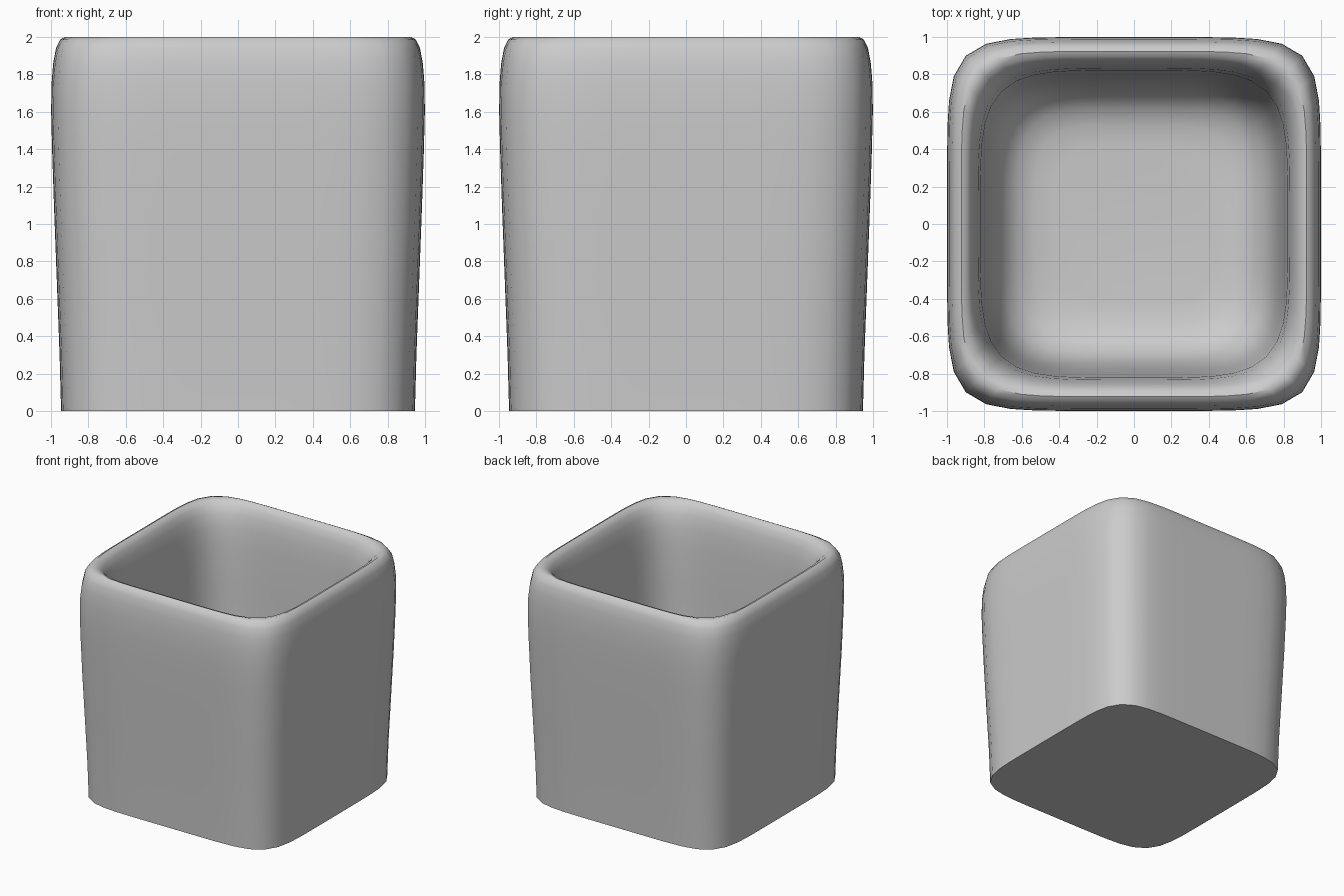
import bpy, bmesh, math

if "Cube" in bpy.data.objects:
    bpy.data.objects.remove(bpy.data.objects["Cube"])

SIDES = 64
# half width, height, squareness of the rounded-square ring
PROFILE = [
    (0.945, 0.00, 6.4), (0.953, 0.30, 6.4), (0.968, 0.70, 6.5), (0.983, 1.10, 6.6),
    (0.993, 1.40, 6.6), (0.998, 1.60, 6.6), (0.996, 1.75, 6.6), (0.987, 1.86, 6.5),
    (0.972, 1.94, 6.4), (0.950, 1.985, 6.2), (0.922, 2.00, 6.0), (0.896, 1.99, 5.7),
    (0.872, 1.96, 5.4), (0.850, 1.90, 5.1), (0.832, 1.80, 4.9), (0.820, 1.65, 4.7),
    (0.808, 1.30, 4.6), (0.793, 0.90, 4.6), (0.772, 0.58, 4.6), (0.740, 0.40, 4.6),
    (0.690, 0.29, 4.6), (0.620, 0.225, 4.6), (0.530, 0.19, 4.6), (0.420, 0.18, 4.6),
]


def ring(bm, half, z, n):
    verts = []
    for i in range(SIDES):
        a = 2 * math.pi * i / SIDES
        c, s = math.cos(a), math.sin(a)
        r = half / (abs(c) ** n + abs(s) ** n) ** (1 / n)
        verts.append(bm.verts.new((r * c, r * s, z)))
    return verts


# Cup: outer wall, rolled rim, inner wall and floor lofted in one shell
bm = bmesh.new()
rings = [ring(bm, *p) for p in PROFILE]
for lo, hi in zip(rings, rings[1:]):
    for i in range(SIDES):
        j = (i + 1) % SIDES
        bm.faces.new((lo[i], lo[j], hi[j], hi[i]))
bm.faces.new(rings[0][::-1])   # underside
bm.faces.new(rings[-1])        # inside floor

mesh = bpy.data.meshes.new("square_cup")
bm.to_mesh(mesh)
bm.free()
cup = bpy.data.objects.new("square_cup", mesh)
bpy.context.collection.objects.link(cup)

# Smooth shading with a crisp base edge
bpy.context.view_layer.objects.active = cup
cup.select_set(True)
bpy.ops.object.shade_smooth_by_angle(angle=math.radians(40))
